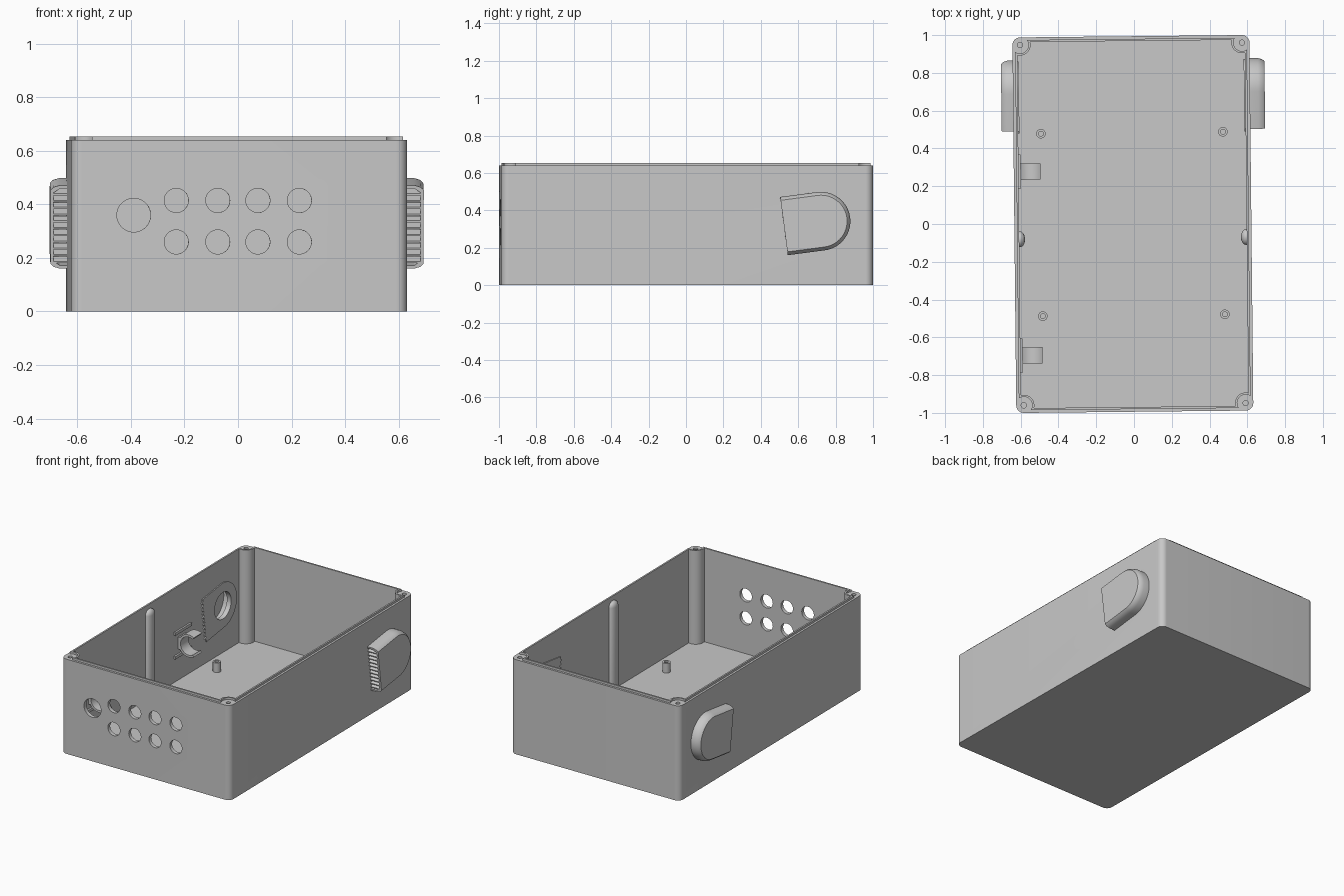
import bpy, bmesh
from math import sin, cos, acos, pi, radians, sqrt

if "Cube" in bpy.data.objects:
    bpy.data.objects.remove(bpy.data.objects["Cube"], do_unlink=True)

HX, HY, TOP = 0.6275, 0.994, 0.64      # half width, half length, wall height
WALL, FLOOR, CORNER, BOSS = 0.025, 0.02, 0.04, 0.056
TURN, SHIFT = radians(0.6), -0.006     # whole case sits slightly turned
INX = HX - WALL                        # inner face of the side walls
parts = []

grey = bpy.data.materials.new("light grey plastic")
grey.use_nodes = True
grey.diffuse_color = (0.58, 0.58, 0.58, 1)
grey.node_tree.nodes["Principled BSDF"].inputs["Base Color"].default_value = grey.diffuse_color


def loft(name, loops):
    """Closed solid through a stack of matching 3D loops."""
    bm = bmesh.new()
    rings = [[bm.verts.new(p) for p in loop] for loop in loops]
    n = len(rings[0])
    for a, b in zip(rings, rings[1:]):
        for i in range(n):
            j = (i + 1) % n
            bm.faces.new((a[i], a[j], b[j], b[i]))
    bm.faces.new(rings[0][::-1])
    bm.faces.new(rings[-1])
    bmesh.ops.recalc_face_normals(bm, faces=bm.faces)
    me = bpy.data.meshes.new(name)
    bm.to_mesh(me)
    bm.free()
    me.materials.append(grey)
    ob = bpy.data.objects.new(name, me)
    ob.location.x, ob.rotation_euler.z = SHIFT, TURN
    bpy.context.collection.objects.link(ob)
    parts.append(ob)
    return ob


def place(pts, t, axis):
    order = {"x": lambda a, b: (t, a, b), "y": lambda a, b: (a, t, b), "z": lambda a, b: (a, b, t)}
    return [order[axis](a, b) for a, b in pts]


def prism(name, pts, lo, hi, axis="z"):
    return loft(name, [place(pts, lo, axis), place(pts, hi, axis)])


def cut(ob, *cutters):
    """Subtract the cutters and remove them."""
    for c in cutters:
        mod = ob.modifiers.new("cut", "BOOLEAN")
        mod.operation, mod.solver, mod.object = "DIFFERENCE", "EXACT", c
        c.hide_render = True
    bpy.context.view_layer.update()
    dg = bpy.context.evaluated_depsgraph_get()
    me = bpy.data.meshes.new_from_object(ob.evaluated_get(dg))
    ob.modifiers.clear()
    ob.data = me
    for c in cutters:
        parts.remove(c)
        bpy.data.objects.remove(c, do_unlink=True)


def arc(r, cx, cy, a0, a1, n=12):
    return [(cx + r * cos(a0 + (a1 - a0) * i / n), cy + r * sin(a0 + (a1 - a0) * i / n))
            for i in range(n + 1)]


def circle(r, cx, cy, n=32):
    return arc(r, cx, cy, 0, 2 * pi, n)[:-1]


def rect(x0, x1, y0, y1):
    return [(x0, y0), (x1, y0), (x1, y1), (x0, y1)]


def four_corners(quarter):
    """Mirror one corner's points into a full loop."""
    loop = []
    for sx, sy in ((1, 1), (-1, 1), (-1, -1), (1, -1)):
        pts = [(sx * x, sy * y) for x, y in quarter]
        loop += pts if sx * sy > 0 else pts[::-1]
    return loop


def cavity(off):
    """Inside outline, notched around the corner screw posts."""
    r, d = BOSS - off, CORNER - WALL + off
    e = acos(d / r)
    return four_corners(arc(r, HX - CORNER, HY - CORNER, -e, e - 1.5 * pi, 16))


# Case body with corner posts
outline = four_corners(arc(CORNER, HX - CORNER, HY - CORNER, 0, pi / 2))
body = prism("case_body", outline, 0, TOP)
cutters = [prism("cutter", cavity(0), FLOOR, 0.8)]
for sx in (1, -1):
    for sy in (1, -1):
        cutters.append(prism("cutter", circle(0.014, sx * (HX - CORNER), sy * (HY - CORNER), 20), 0.5, 0.8))

# Front cable holes
holes = [(0.063, -0.394, 0.36)]
holes += [(0.045, x, z) for x in (-0.235, -0.08, 0.07, 0.225) for z in (0.26, 0.415)]
cutters += [prism("cutter", circle(*h), -HY - 0.05, -HY + 0.06, "y") for h in holes]

# Round vent openings in the side walls
VY, VZ, TILT, VR, VLEN = 0.715, 0.342, radians(7.5), 0.157, 0.2
for s in (1, -1):
    cutters.append(prism("cutter", circle(0.09, VY, VZ), s * (HX - 0.06), s * (HX + 0.03), "x"))
cut(body, *cutters)

# Raised sealing lip
lip = prism("sealing_lip", cavity(0.011), TOP - 0.005, TOP + 0.014)
cut(lip, prism("cutter", cavity(0), TOP - 0.1, TOP + 0.1))


def tilted(pts):
    return [(VY + u * cos(TILT) - v * sin(TILT), VZ + u * sin(TILT) + v * cos(TILT)) for u, v in pts]


def d_shape(r, back):
    return tilted([(-back, -r)] + arc(r, 0, 0, -pi / 2, pi / 2, 28) + [(-back, r)])


# Vent hoods with louvres, and their inner frames
for s, side, depth in ((1, "left", 0.078), (-1, "right", 0.062)):
    def at(x, r, back):
        return place(d_shape(r, back), s * (HX + x), "x")

    hood = loft(side + "_vent_hood", [at(-0.003, VR, VLEN), at(depth - 0.035, VR, VLEN),
                                      at(depth - 0.012, VR - 0.007, VLEN), at(depth, VR - 0.018, VLEN)])
    cut(hood, loft("cutter", [at(-0.02, VR - 0.012, VLEN + 0.03), at(depth - 0.035, VR - 0.012, VLEN + 0.03),
                              at(depth - 0.012, VR - 0.028, VLEN + 0.03)]))
    frame = prism(side + "_vent_frame", d_shape(VR - 0.005, VLEN), s * (INX + 0.003), s * (INX - 0.007), "x")
    cut(frame, prism("cutter", circle(0.09, VY, VZ), s * (INX + 0.05), s * (INX - 0.05), "x"))
    for i in range(11):
        v = (i - 5) * 0.0255
        slat = [(-VLEN, v - 0.008), (-VLEN + 0.035, v + 0.006), (-VLEN + 0.035, v + 0.012), (-VLEN, v - 0.002)]
        prism(f"{side}_louvre_{i + 1}", tilted(slat), s * (HX - 0.002), s * (HX + depth - 0.01), "x")
        tooth = [(-VLEN + 0.001, v - 0.01), (-VLEN + 0.001, v + 0.01), (-VLEN - 0.016, v)]
        prism(f"{side}_frame_tooth_{i + 1}", tilted(tooth), s * (INX + 0.003), s * (INX - 0.007), "x")

    # Rounded rib at the middle of the side wall
    cx, cy, top = s * (INX - 0.004), -0.075, 0.59
    levels = [(FLOOR - 0.005, 1)] + [(top + 0.035 * sin(a), cos(a)) for a in (0, 0.4, 0.8, 1.2, 1.5)]
    loft(side + "_wall_rib", [[(cx + 0.027 * k * x, cy + 0.042 * k * y, z) for x, y in circle(1, 0, 0, 24)]
                              for z, k in levels])

# Board standoffs on the floor
for sx in (1, -1):
    for sy in (1, -1):
        post = prism("board_standoff", circle(0.025, sx * 0.482, sy * 0.483), FLOOR - 0.005, 0.085)
        cut(post, prism("cutter", circle(0.013, sx * 0.482, sy * 0.483, 20), FLOOR + 0.005, 0.2))

# Spring clips on the right wall
CZ, CR = 0.27, 0.076
for y in (0.283, -0.69):
    cx = -INX + CR + 0.002
    c_shape = arc(CR, cx, CZ, pi / 3, 5 * pi / 3, 28) + arc(CR - 0.015, cx, CZ, 5 * pi / 3, pi / 3, 28)
    prism("spring_clip", c_shape, y - 0.043, y + 0.043, "y")
    prism("clip_base", rect(-INX - 0.003, -INX + 0.012, y - 0.043, y + 0.043), CZ - 0.04, CZ + 0.04)
    for dz in (-0.08, 0.08):
        prism("clip_rail", rect(-INX - 0.003, -INX + 0.012, y - 0.09, y + 0.09), CZ + dz - 0.01, CZ + dz + 0.01)

# Smooth the round faces, keep the edges sharp
bpy.ops.object.select_all(action="DESELECT")
for ob in parts:
    ob.select_set(True)
bpy.context.view_layer.objects.active = body
bpy.ops.object.shade_smooth_by_angle(angle=radians(30))
